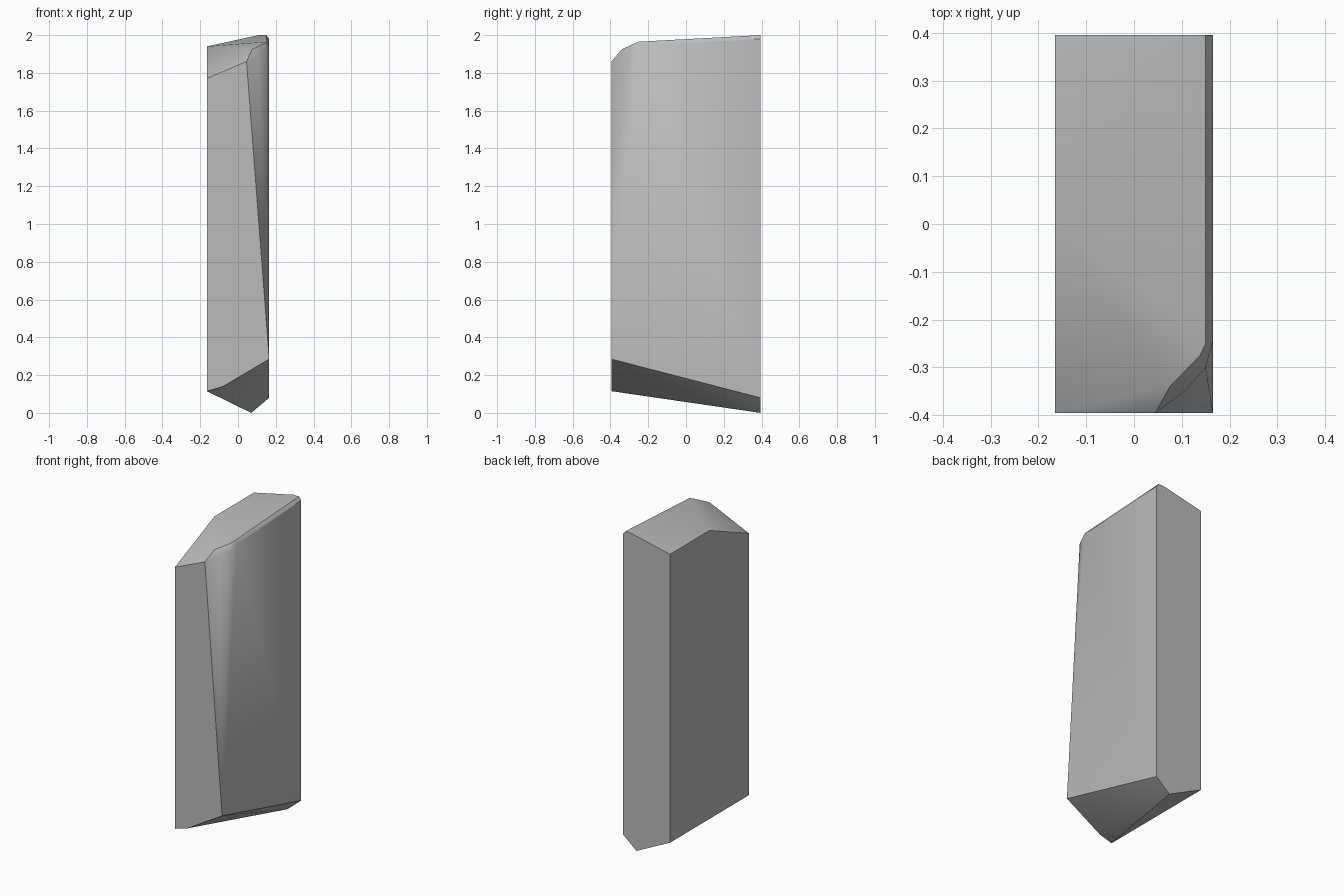
import bpy, bmesh, math

if "Cube" in bpy.data.objects:
    bpy.data.objects.remove(bpy.data.objects["Cube"], do_unlink=True)

X, Y = 0.165, 0.395

# Plain grey stone
stone = bpy.data.materials.new("stone grey")
stone.use_nodes = True
grey = (0.5, 0.5, 0.5, 1.0)
stone.diffuse_color = grey
stone.node_tree.nodes["Principled BSDF"].inputs["Base Color"].default_value = grey

# Slanted wedge-shaped foot
foot = [(-X, -Y, 0.115), (-0.08, -Y, 0.14), (X, -Y, 0.285),
        (-X, Y, 0.115), (0.07, Y, 0.0), (X, Y, 0.08)]
# Sloping cap, dropping towards the front left
cap = [(-X, Y, 1.94), (-X, 0.0, 1.94), (-X, -Y, 1.77), (0.0, -Y, 1.84),
       (0.11, Y, 2.0), (0.15, Y, 2.0), (X, Y, 1.98)]
# Worn front right corner, widening towards the top
worn = [(0.045, -Y, 1.86), (0.075, -0.34, 1.925), (0.108, -0.348, 1.885),
        (0.138, -0.275, 1.955), (0.15, -0.3, 1.915), (0.15, -0.25, 1.965),
        (X, -0.245, 1.945)]

bm = bmesh.new()
for p in foot + cap + worn:
    bm.verts.new(p)
bmesh.ops.convex_hull(bm, input=bm.verts)
bmesh.ops.dissolve_limit(bm, angle_limit=math.radians(0.5),
                         verts=bm.verts, edges=bm.edges)
bmesh.ops.recalc_face_normals(bm, faces=bm.faces)

mesh = bpy.data.meshes.new("stone_pillar")
bm.to_mesh(mesh)
bm.free()
mesh.materials.append(stone)
pillar = bpy.data.objects.new("stone_pillar", mesh)
bpy.context.collection.objects.link(pillar)

# Soft shading on the worn corner, crisp main edges
bpy.context.view_layer.objects.active = pillar
pillar.select_set(True)
bpy.ops.object.shade_smooth_by_angle(angle=math.radians(35))
